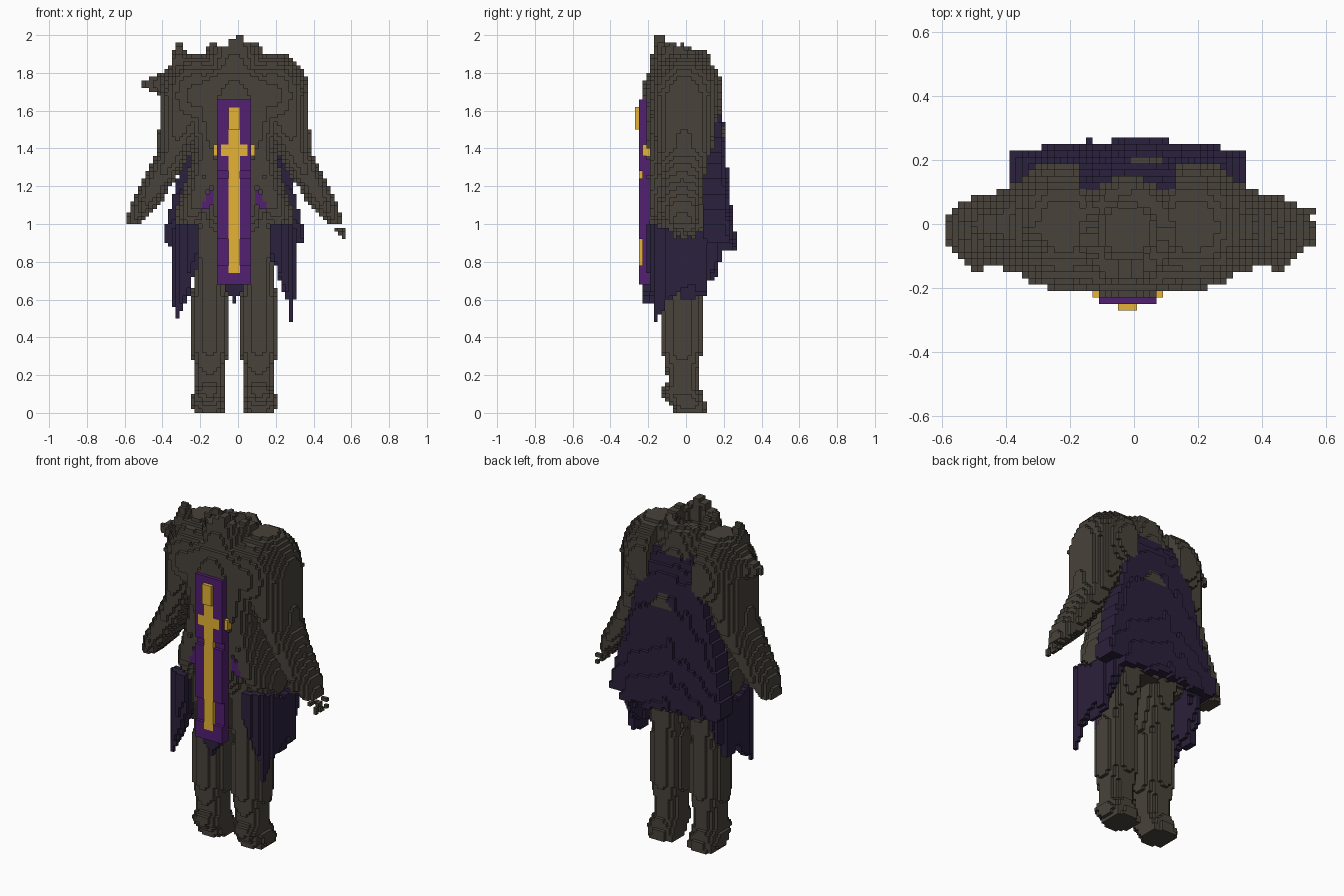
import bpy
import bmesh
import math
import random

random.seed(4)
old_cube = bpy.data.objects.get("Cube")
if old_cube:
    bpy.data.objects.remove(old_cube, do_unlink=True)

CELL = 0.02          # block size
AXIS = -0.02         # mirror plane of the body
claimed = set()      # every filled block; earlier parts own shared blocks
parts = []           # (name, material, blocks)


def make_material(name, colour):
    material = bpy.data.materials.new(name)
    material.use_nodes = True
    material.diffuse_color = (*colour, 1)
    shader = material.node_tree.nodes["Principled BSDF"]
    shader.inputs["Base Color"].default_value = (*colour, 1)
    shader.inputs["Roughness"].default_value = 0.9
    return material


steel = make_material("dark warm steel", (0.065, 0.055, 0.042))
dark_cloth = make_material("dark violet cloth", (0.024, 0.015, 0.045))
bright_cloth = make_material("purple cloth", (0.085, 0.014, 0.165))
gold = make_material("gold trim", (0.78, 0.45, 0.035))


def fill(name, material, low, high, inside=None):
    """Fill the blocks between two corners whose centre passes the test."""
    xs, ys = [range(round(low[a] / CELL) - 1, round(high[a] / CELL) + 2) for a in (0, 1)]
    zs = range(max(0, int(low[2] / CELL) - 1), int(high[2] / CELL) + 2)
    blocks = set()
    for i in xs:
        for j in ys:
            for k in zs:
                p = (i * CELL, j * CELL, (k + 0.5) * CELL)
                if (i, j, k) in claimed or any(not low[a] <= p[a] <= high[a] for a in range(3)):
                    continue
                if inside is None or inside(*p):
                    blocks.add((i, j, k))
    claimed.update(blocks)
    parts.append((name, material, blocks))


def blend(rows, z):
    """Interpolate rows of (height, value, ...) at a height."""
    for a, b in zip(rows, rows[1:]):
        if a[0] <= z <= b[0]:
            t = (z - a[0]) / (b[0] - a[0])
            return [u + (v - u) * t for u, v in zip(a[1:], b[1:])]
    return rows[0][1:] if z < rows[0][0] else rows[-1][1:]


def loft(name, material, rows, side=1, power=2):
    """Stack of rounded sections: height, centre x, centre y, radius x, radius y."""
    def inside(x, y, z):
        cx, cy, rx, ry = blend(rows, z)
        dx = abs(x - AXIS - side * cx) / rx
        return dx ** power + (abs(y - cy) / ry) ** power <= 1
    fill(name, material, (-0.6, -0.3, rows[0][0]), (0.6, 0.3, rows[-1][0]), inside)


def ellipsoid(name, material, centre, radii, keep=lambda x, y, z: True):
    """Rounded mass, optionally trimmed by a rule."""
    low = [c - r for c, r in zip(centre, radii)]
    high = [c + r for c, r in zip(centre, radii)]
    fill(name, material, low, high, lambda *p: keep(*p) and sum(
        ((v - c) / r) ** 2 for v, c, r in zip(p, centre, radii)) <= 1)


ragged = {}


def fray(key, amount):
    """Stable random offset for torn edges."""
    return ragged.setdefault(key, random.uniform(-1, 1)) * amount


# Gold cross: bar ends bend back around the chest
fill("cross_upright", gold, (-0.05, -0.25, 0.74), (0.01, -0.21, 1.62))
fill("cross_bar", gold, (-0.13, -0.25, 1.36), (0.09, -0.19, 1.42),
     lambda x, y, z: y > (-0.25 if abs(x - AXIS) < 0.07 else -0.23))
fill("cross_head", gold, (-0.05, -0.27, 1.5), (0.01, -0.25, 1.62))


# Hanging front panel with creases and a torn tail
def front_panel(x, y, z):
    crease = 0.78 < z < 0.92 or 1.24 < z < 1.28
    return y > (-0.23 if crease or abs(x - AXIS) > 0.09 else -0.25)


fill("front_panel", bright_cloth, (-0.11, -0.25, 0.68), (0.07, -0.19, 1.66), front_panel)
fill("panel_tail", dark_cloth, (-0.07, -0.23, 0.58), (0.03, -0.19, 0.7),
     lambda x, y, z: z > 0.58 + abs(x - AXIS) * 1.5)

# Torso, with a flatter upper back under the cape
loft("torso", steel, [
    (0.92, 0, -0.01, 0.15, 0.13), (1.05, 0, -0.02, 0.19, 0.18),
    (1.3, 0, -0.02, 0.2, 0.19), (1.45, 0, -0.03, 0.24, 0.195),
    (1.65, 0, -0.04, 0.3, 0.185), (1.76, 0, -0.05, 0.28, 0.17),
    (1.82, 0, -0.04, 0.2, 0.15)], power=2.4)


# Collar: a jagged tapering ring, higher towards the front
def collar(x, y, z):
    dx, dy = x - AXIS, y + 0.03
    angle = round(math.atan2(dy, dx) * 3)
    top = 1.93 - 0.24 * dy + fray(("collar", angle), 0.025)
    outer = 0.17 - 0.2 * (z - 1.8)
    return outer - 0.05 < math.hypot(dx, dy) < outer and z < top


fill("collar", steel, (-0.2, -0.21, 1.76), (0.16, 0.15, 1.98), collar)
fill("collar_point", steel, (-0.01, -0.17, 1.86), (0.03, -0.11, 2.0))
ellipsoid("neck_plate", steel, (AXIS, -0.02, 1.81), (0.1, 0.1, 0.06))

arm_rows = [
    (1.01, 0.53, -0.02, 0.045, 0.075), (1.1, 0.475, -0.02, 0.075, 0.1),
    (1.25, 0.385, -0.02, 0.085, 0.12), (1.4, 0.31, -0.01, 0.095, 0.14),
    (1.5, 0.29, -0.01, 0.11, 0.16), (1.7, 0.27, -0.01, 0.13, 0.17)]
leg_rows = [
    (0, 0.13, 0.025, 0.085, 0.085), (0.05, 0.135, 0.01, 0.095, 0.095),
    (0.1, 0.135, -0.02, 0.09, 0.11), (0.13, 0.13, -0.03, 0.08, 0.1),
    (0.16, 0.13, -0.01, 0.08, 0.08), (0.24, 0.13, -0.02, 0.08, 0.09),
    (0.33, 0.13, -0.02, 0.1, 0.105), (0.55, 0.13, -0.02, 0.1, 0.105),
    (0.65, 0.13, -0.02, 0.09, 0.105), (0.95, 0.12, -0.01, 0.1, 0.13),
    (1.05, 0.1, 0, 0.1, 0.14)]
hip_rows = [
    (0.93, 0.24, -0.01, 0.05, 0.07), (1.0, 0.23, -0.01, 0.085, 0.13),
    (1.1, 0.2, -0.01, 0.1, 0.18), (1.25, 0.16, -0.01, 0.09, 0.19),
    (1.4, 0.12, -0.01, 0.1, 0.19)]
# Lowest point of the side cloth by depth
hem_rows = [(-0.22, 0.62), (-0.16, 0.51), (-0.1, 0.6), (0.1, 0.66), (0.22, 0.86)]

for side, label in ((1, "left"), (-1, "right")):
    # Bright lining set into the hip beside the thigh
    centre = AXIS + side * 0.13
    fill(label + "_lining", bright_cloth, (centre - 0.04, -0.19, 1.08), (centre + 0.04, -0.15, 1.18),
         lambda x, y, z: abs(side * (x - centre) + (z - 1.13) * 0.5) < 0.021)

    # Armoured limbs, and a broad shoulder cut away behind the neck
    ellipsoid(label + "_pauldron", steel,
              (AXIS + side * 0.2, -0.005, 1.68), (0.2, 0.203, 0.23),
              lambda x, y, z: side * (x - AXIS) > (0.15 if y > 0.09 else 0.1))
    loft(label + "_arm", steel, arm_rows, side, 2.2)
    ellipsoid(label + "_thumb", steel, (AXIS + side * 0.475, -0.11, 1.09), (0.035, 0.035, 0.06))
    loft(label + "_leg", steel, leg_rows, side, 2.5)
    loft(label + "_hip_plate", steel, hip_rows, side, 2.1)

    # Torn cloth wrapped around the hip
    def side_cloth(x, y, z):
        dx = side * (x - AXIS)
        ring = (dx / 0.325) ** 4 + (y / 0.225) ** 4
        hem = blend(hem_rows, y)[0] + max(0, 0.3 - dx) * 2.4
        hem += fray((label, round(x / 0.04), round(y / 0.04)), 0.04)
        return dx > 0.19 and 0.55 < ring <= 1 and hem < z < 0.93 + 0.4 * abs(y)
    fill(label + "_hip_cloth", dark_cloth, (-0.4, -0.23, 0.48), (0.4, 0.23, 1.1), side_cloth)

# Shoulder spikes on the right side only
fill("side_spike", steel, (-0.5, -0.07, 1.68), (-0.38, 0.07, 1.8),
     lambda x, y, z: math.hypot(y, z - 1.74) < 0.02 + (x + 0.5) * 0.5)
fill("top_spike", steel, (-0.35, -0.11, 1.8), (-0.25, -0.01, 1.96),
     lambda x, y, z: math.hypot(x + 0.31, y + 0.06) < 0.015 + (1.96 - z) * 0.4)

# Loose fragments below the left hand
fill("hand_fragments", steel, (0.51, -0.07, 0.92), (0.57, 0.04, 0.98),
     lambda x, y, z: fray((x, y, z), 1) > 0.5)

# Cape: height, depth, half width
cape_rows = [(0.86, 0.245, 0.365), (1.0, 0.228, 0.36), (1.2, 0.2, 0.31),
             (1.5, 0.18, 0.23), (1.65, 0.16, 0.19), (1.78, 0.11, 0.14)]


def cape(x, y, z):
    depth, half = blend(cape_rows, z)
    dx = abs(x - AXIS)
    depth += fray(("fold", round(x / 0.05)), 0.006) - 0.25 * dx * dx
    front = depth - (0.1 if dx > half - 0.05 and z < 1.4 else 0.03)
    hem = 0.88 + fray(("hem", round(x / 0.04)), 0.025)
    return dx <= half and front < y < depth + 0.022 and z > hem


fill("back_emblem", steel, (-0.06, 0.1, 1.46), (0.1, 0.26, 1.54),
     lambda x, y, z: cape(x, y, z) and abs(x - 0.02) < 0.02 + (1.54 - z) * 0.6)
fill("cape", dark_cloth, (-0.4, 0.04, 0.85), (0.36, 0.28, 1.78), cape)


def quad_corners(block, axis, step):
    """Grid corners of one block side, wound outwards."""
    u, v = (axis + 1) % 3, (axis + 2) % 3
    ring = [(0, 0), (1, 0), (1, 1), (0, 1)]
    for a, b in ring if step > 0 else reversed(ring):
        corner = list(block)
        corner[axis] += step > 0
        corner[u] += a
        corner[v] += b
        yield tuple(corner)


# Turn each part's blocks into a mesh of its exposed sides
for name, material, blocks in parts:
    bm = bmesh.new()
    verts = {}
    for block in sorted(blocks):
        for axis in range(3):
            for step in (1, -1):
                beside = list(block)
                beside[axis] += step
                if tuple(beside) in claimed:
                    continue
                face = []
                for c in quad_corners(block, axis, step):
                    if c not in verts:
                        verts[c] = bm.verts.new(((c[0] - 0.5) * CELL, (c[1] - 0.5) * CELL, c[2] * CELL))
                    face.append(verts[c])
                bm.faces.new(face)
    if bm.faces:
        mesh = bpy.data.meshes.new(name)
        bm.to_mesh(mesh)
        mesh.materials.append(material)
        bpy.context.collection.objects.link(bpy.data.objects.new(name, mesh))
    bm.free()
